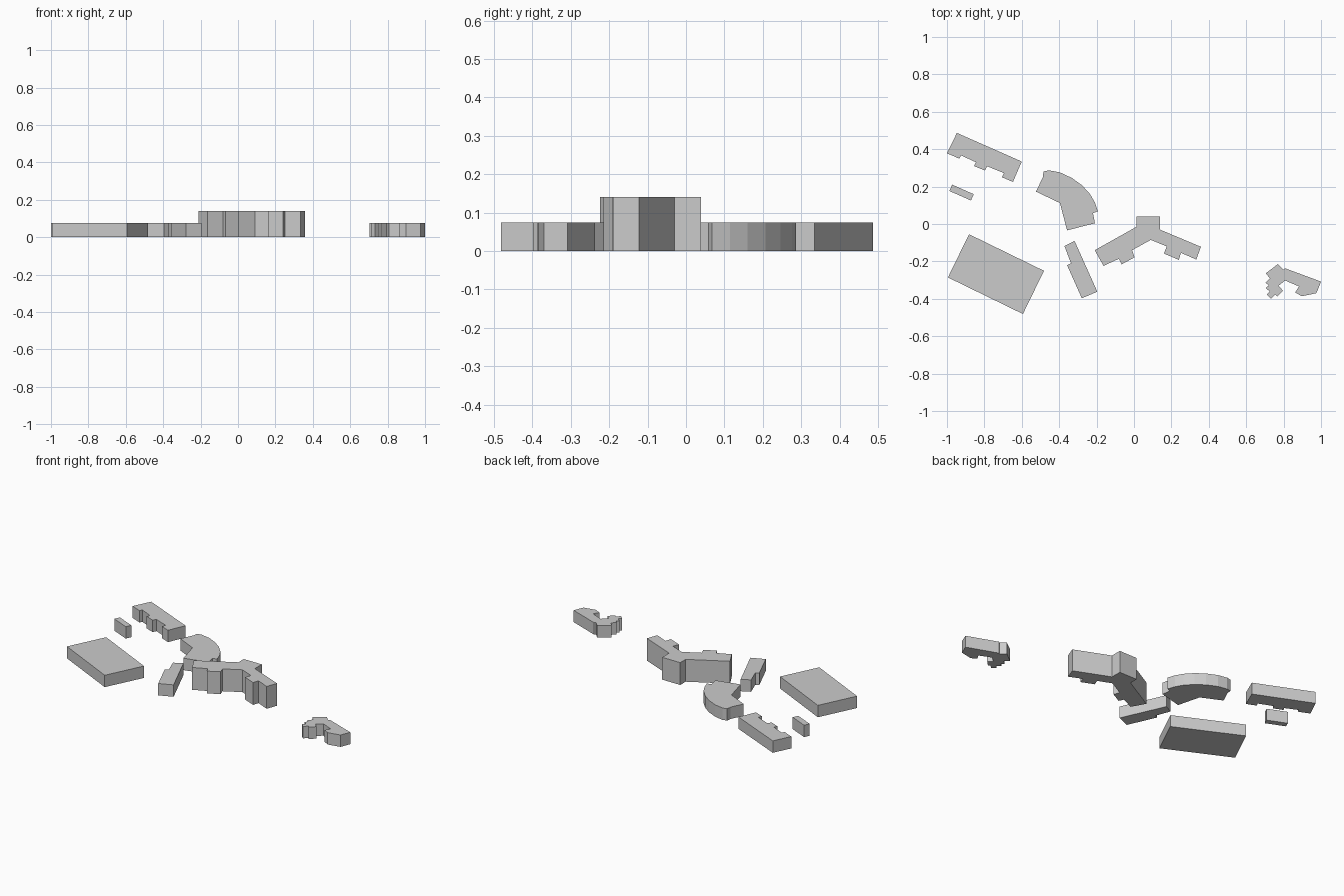
import bpy, bmesh, math

LOW, TALL = 0.075, 0.141


def extrude(name, outline, height):
    """Closed prism standing on the ground from a plan outline."""
    bm = bmesh.new()
    face = bm.faces.new([bm.verts.new((x, y, 0)) for x, y in outline])
    top = bmesh.ops.extrude_face_region(bm, geom=[face])["geom"]
    bmesh.ops.translate(bm, vec=(0, 0, height),
                        verts=[v for v in top if isinstance(v, bmesh.types.BMVert)])
    bmesh.ops.recalc_face_normals(bm, faces=bm.faces)
    mesh = bpy.data.meshes.new(name)
    bm.to_mesh(mesh)
    bm.free()
    obj = bpy.data.objects.new(name, mesh)
    bpy.context.collection.objects.link(obj)
    return obj


def block(name, centre, size, degrees):
    """Plain rectangular building, turned in plan."""
    a, (cx, cy) = math.radians(degrees), centre
    pts = []
    for sx, sy in ((-1, -1), (1, -1), (1, 1), (-1, 1)):
        u, v = sx * size[0] / 2, sy * size[1] / 2
        pts.append((cx + u * math.cos(a) - v * math.sin(a),
                    cy + u * math.sin(a) + v * math.cos(a)))
    return extrude(name, pts, LOW)


# Plain rectangular buildings
block("large_hall", (-0.738, -0.268), (0.446, 0.257), -26.0)
block("small_shed", (-0.922, 0.168), (0.126, 0.037), -23.8)

# Long building with three projecting bays
extrude("bay_row_building", [
    (-0.947, 0.487), (-0.600, 0.334), (-0.647, 0.225), (-0.706, 0.250),
    (-0.695, 0.272), (-0.786, 0.309), (-0.797, 0.286), (-0.856, 0.310),
    (-0.845, 0.330), (-0.925, 0.367), (-0.933, 0.349), (-1.0, 0.378)], LOW)

# Curved building
extrude("curved_building", [
    (-0.484, 0.281), (-0.455, 0.287), (-0.396, 0.276), (-0.332, 0.246),
    (-0.278, 0.207), (-0.235, 0.160), (-0.209, 0.115), (-0.193, 0.068),
    (-0.219, 0.058), (-0.209, 0.004), (-0.358, -0.034), (-0.396, 0.112),
    (-0.524, 0.173), (-0.487, 0.251)], LOW)

# Narrow building with a stepped side
extrude("narrow_building", [
    (-0.318, -0.090), (-0.196, -0.362), (-0.279, -0.397), (-0.358, -0.220),
    (-0.337, -0.210), (-0.372, -0.118)], LOW)

# Tall two-winged building
extrude("winged_building", [
    (0.013, 0.039), (0.139, 0.039), (0.139, -0.030), (0.358, -0.122),
    (0.333, -0.190), (0.251, -0.154), (0.240, -0.192), (0.160, -0.158),
    (0.175, -0.120), (0.090, -0.085), (-0.010, -0.140), (0.003, -0.178),
    (-0.066, -0.216), (-0.081, -0.186), (-0.163, -0.224), (-0.210, -0.140),
    (0.013, -0.015)], TALL)

# Small detached building with notched bays
extrude("notched_building", [
    (0.770, -0.214), (0.800, -0.245), (0.808, -0.237), (1.0, -0.308),
    (0.975, -0.370), (0.897, -0.386), (0.862, -0.366), (0.882, -0.334),
    (0.808, -0.302), (0.773, -0.330), (0.797, -0.357), (0.765, -0.388),
    (0.755, -0.377), (0.733, -0.399), (0.710, -0.378), (0.726, -0.361),
    (0.704, -0.342), (0.720, -0.329), (0.704, -0.314), (0.727, -0.290),
    (0.704, -0.264)], LOW)
